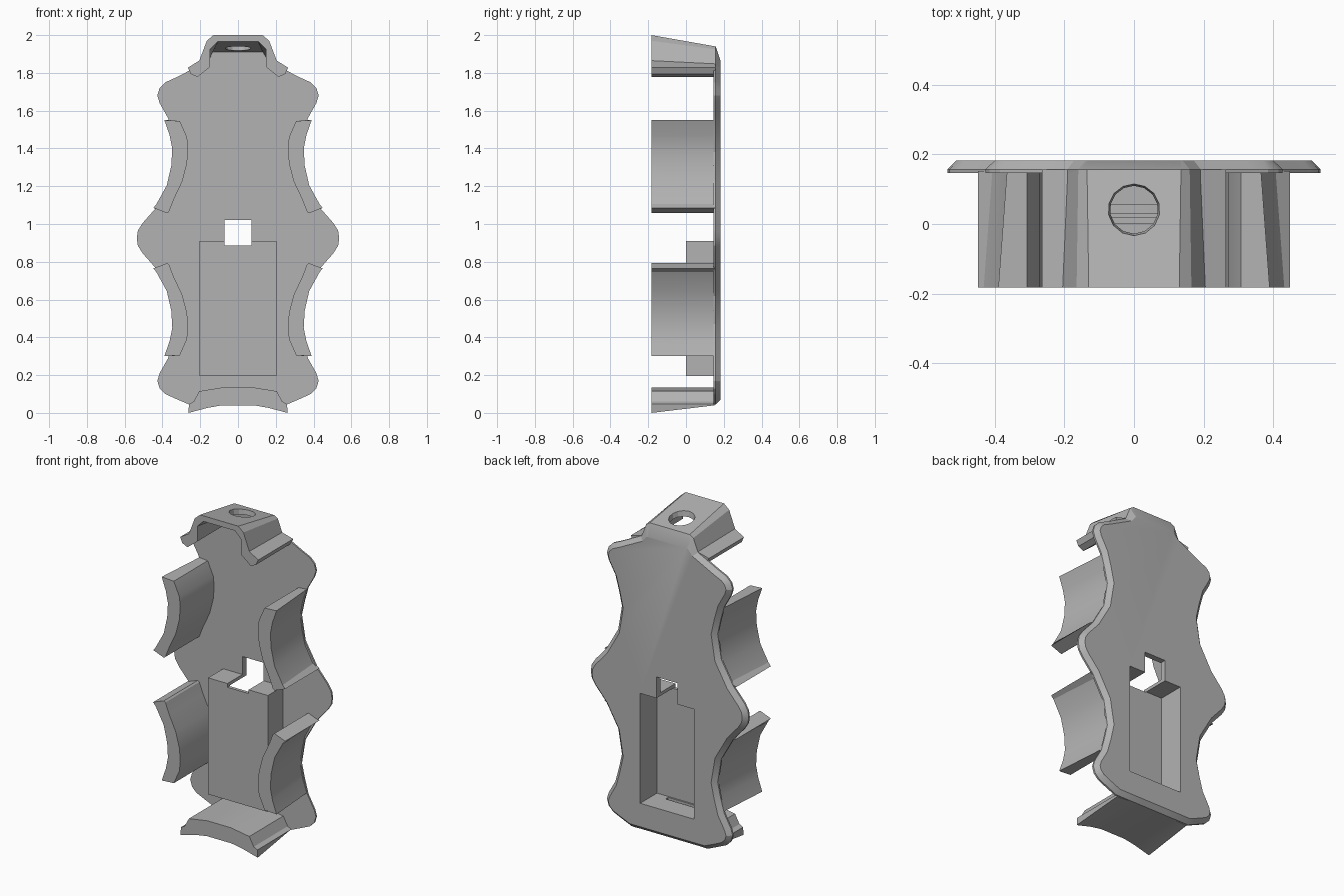
import bpy, bmesh, math
from mathutils import Vector

cube = bpy.data.objects.get("Cube")
if cube:
    bpy.data.objects.remove(cube, do_unlink=True)

grey = bpy.data.materials.new("plain grey")
grey.use_nodes = True
grey.diffuse_color = (0.45, 0.45, 0.45, 1)
grey.node_tree.nodes["Principled BSDF"].inputs["Base Color"].default_value = (0.45, 0.45, 0.45, 1)

FRONT, SEAT, BACK = -0.183, 0.152, 0.183
MID = 0.925   # height about which the outline and walls are mirrored


def loft(name, rings):
    """Solid through closed (x, z) outlines, each placed at its own y."""
    bm = bmesh.new()
    loops = [[bm.verts.new((x, y, z)) for x, z in pts] for y, pts in rings]
    bm.faces.new(loops[0])
    bm.faces.new(loops[-1])
    for a, b in zip(loops, loops[1:]):
        for i in range(len(a)):
            j = (i + 1) % len(a)
            bm.faces.new((a[i], a[j], b[j], b[i]))
    bmesh.ops.recalc_face_normals(bm, faces=bm.faces)
    mesh = bpy.data.meshes.new(name)
    bm.to_mesh(mesh)
    bm.free()
    ob = bpy.data.objects.new(name, mesh)
    bpy.context.collection.objects.link(ob)
    mesh.materials.append(grey)
    return ob


def box(name, x, y0, y1, z0, z1):
    pts = [(-x, z0), (x, z0), (x, z1), (-x, z1)]
    return loft(name, [(y0, pts), (y1, pts)])


def activate(ob):
    bpy.ops.object.select_all(action='DESELECT')
    ob.select_set(True)
    bpy.context.view_layer.objects.active = ob


def boolean(ob, other, op='DIFFERENCE'):
    mod = ob.modifiers.new("boolean", 'BOOLEAN')
    mod.object, mod.operation, mod.solver = other, op, 'EXACT'
    activate(ob)
    bpy.ops.object.modifier_apply(modifier=mod.name)
    bpy.data.objects.remove(other, do_unlink=True)


def mirrored(half):
    return half + [(-x, z) for x, z in reversed(half)]


def inset(pts, d):
    """Move a clockwise outline inwards by d."""
    out = []
    for i, p in enumerate(pts):
        a, b, c = Vector(pts[i - 1]), Vector(p), Vector(pts[(i + 1) % len(pts)])
        u, v = (b - a).normalized(), (c - b).normalized()
        n = Vector((u.y + v.y, -u.x - v.x)).normalized()
        out.append(tuple(b + n * d / max(0.5, n.dot(Vector((u.y, -u.x))))))
    return out


# Back plate with a chamfered rear edge
bulge = [(0.33, 1.775), (0.385, 1.75), (0.415, 1.72), (0.427, 1.68), (0.415, 1.64),
         (0.37, 1.56), (0.345, 1.47), (0.325, 1.38), (0.35, 1.23), (0.43, 1.09),
         (0.505, 1.005), (0.53, 0.965), (0.536, 0.925)]
lower = [(x, 2 * MID - z) for x, z in reversed(bulge[:-1])]
half = [(0.135, 1.94), (0.16, 1.925), (0.192, 1.845)] + bulge + lower + [(0.26, 0.045), (0.085, 0.045)]
outline = mirrored(half)
rear = [(x, min(z, 1.87 - 0.05 * abs(x)) if z > 1.86 else z) for x, z in inset(outline, 0.026)]
plate = loft("back_plate", [(0.146, outline), (0.157, outline), (BACK, rear)])

# Hollow box that opens to the rear, with its notch and slot
boolean(plate, box("box_shell", 0.203, 0.0, 0.16, 0.195, 0.91), 'UNION')
boolean(plate, box("box_cavity", 0.183, 0.02, 0.3, 0.215, 0.89))
boolean(plate, box("notch", 0.072, -0.1, 0.3, 0.887, 1.02))
boolean(plate, box("floor_slot", 0.1, 0.03, 0.055, 0.15, 0.25))

# Four curved side walls
outer = [(0.39, 1.55), (0.362, 1.47), (0.348, 1.4), (0.353, 1.31), (0.377, 1.205),
         (0.432, 1.105), (0.448, 1.085)]
inner = [(0.375, 1.057), (0.365, 1.065), (0.34, 1.13), (0.295, 1.225), (0.27, 1.32),
         (0.264, 1.4), (0.27, 1.46), (0.308, 1.545)]
walls = []
for side, sx in (("left", 1), ("right", -1)):
    for level, sz in (("upper", 1), ("lower", -1)):
        place = lambda pts: [(sx * x, MID + sz * (z - MID)) for x, z in pts]
        near_plate = [(x - 0.025, z) for x, z in outer[:-1]] + outer[-1:]
        walls.append(loft(f"{level}_{side}_wall", [(FRONT, place(outer + inner)),
                                                   (SEAT, place(near_plate + inner))]))

# Curved bottom wall, flaring down at the front
top = [(0.08, 0.135), (0.205, 0.115), (0.235, 0.06), (0.26, 0.047)]
foot = loft("bottom_wall", [
    (FRONT, mirrored(top + [(0.262, 0.0), (0.16, 0.027), (0.085, 0.04)])),
    (SEAT, mirrored(top + [(0.25, 0.04), (0.16, 0.045), (0.085, 0.045)]))])

# Top bracket with a round hole
flange = [(0.265, 1.828), (0.25, 1.795), (0.215, 1.778), (0.148, 1.832)]
bracket = loft("top_bracket", [
    (FRONT, mirrored([(0.13, 2.0), (0.165, 1.97), (0.205, 1.865)] + flange
                     + [(0.148, 1.925), (0.107, 1.966)])),
    (0.157, mirrored([(0.135, 1.94), (0.16, 1.925), (0.19, 1.848)] + flange
                     + [(0.148, 1.88), (0.132, 1.91)]))])
bpy.ops.mesh.primitive_cone_add(vertices=14, radius1=0.055, radius2=0.09, depth=0.2,
                                location=(0, 0.043, 1.95))
boolean(bracket, bpy.context.object)

for ob in walls + [plate, foot, bracket]:
    activate(ob)
    bpy.ops.object.shade_smooth_by_angle(angle=math.radians(20))
